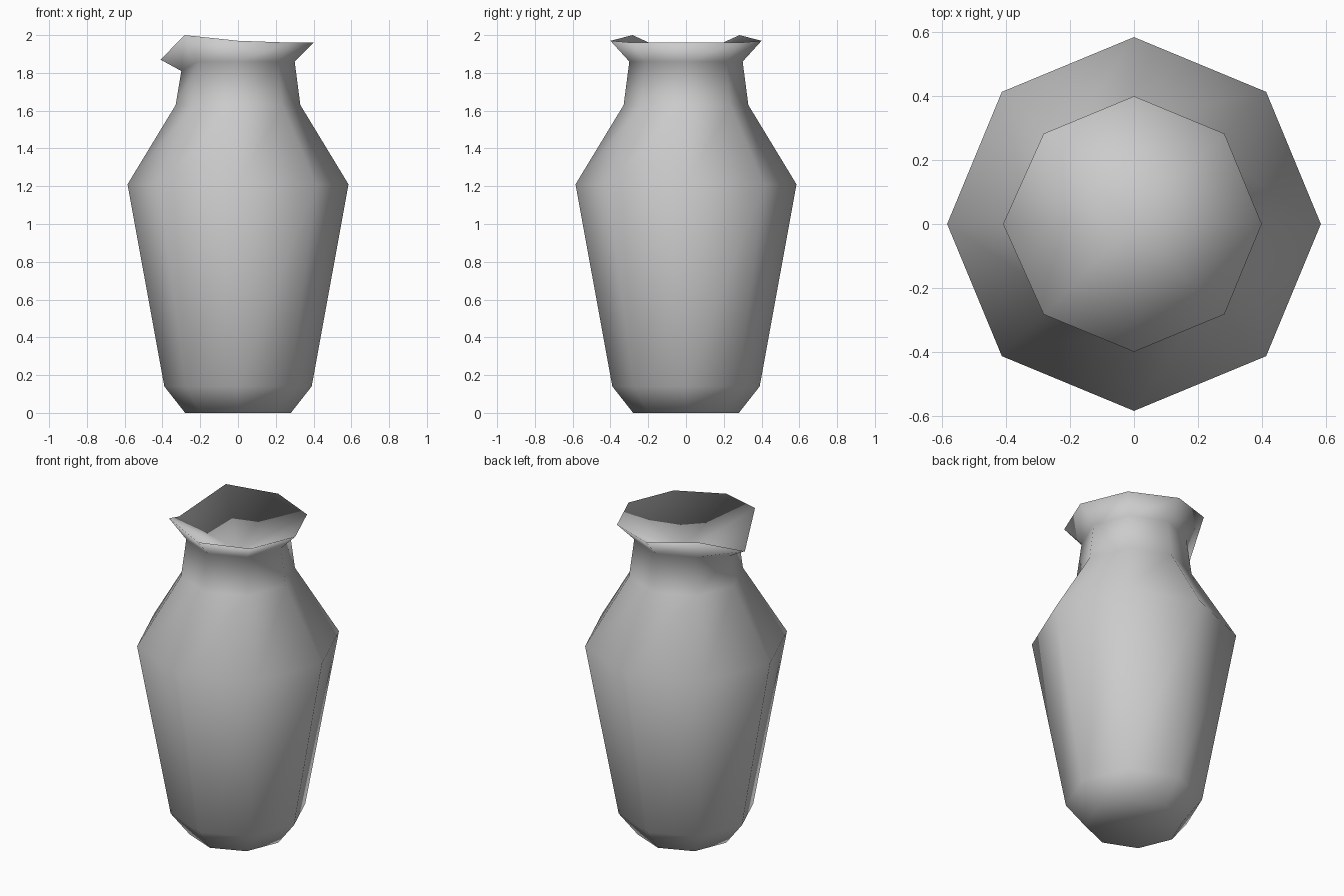
import bpy, bmesh, math

if "Cube" in bpy.data.objects:
    bpy.data.objects.remove(bpy.data.objects["Cube"])

SIDES = 8
# (radius, height) from the foot up to the flared rim
PROFILE = [(0.28, 0.0), (0.39, 0.14), (0.585, 1.21),
           (0.33, 1.63), (0.30, 1.86), (0.40, 1.96)]
NECK, RIM = 4, 5
# Rim height by side, counted from +x: dips into a spout at -x
RIM_Z = [1.96, 1.96, 1.97, 2.0, 1.87, 2.0, 1.97, 1.96]
SPOUT = SIDES // 2

clay = bpy.data.materials.new("grey_clay")
clay.diffuse_color = (0.6, 0.6, 0.6, 1.0)
clay.use_nodes = True
clay.node_tree.nodes["Principled BSDF"].inputs["Base Color"].default_value = clay.diffuse_color

bm = bmesh.new()


def ring(level):
    radius, height = PROFILE[level]
    verts = []
    for i in range(SIDES):
        a = 2 * math.pi * i / SIDES
        r, z = radius, height
        if level == RIM:
            z = RIM_Z[i]
            r += 0.01 if i == SPOUT else 0.0
        elif level == NECK and i == SPOUT:
            z -= 0.05
        verts.append(bm.verts.new((r * math.cos(a), r * math.sin(a), z)))
    return verts


def fan(verts, z):
    centre = bm.verts.new((0, 0, z))
    for i in range(SIDES):
        bm.faces.new((verts[i], verts[(i + 1) % SIDES], centre))


# Outer wall
rings = [ring(k) for k in range(len(PROFILE))]
for low, high in zip(rings, rings[1:]):
    for i in range(SIDES):
        j = (i + 1) % SIDES
        bm.faces.new((low[i], low[j], high[j], high[i]))

# Flat base and shallow funnel inside the mouth
fan(rings[0], 0.0)
fan(rings[RIM], 1.76)

bmesh.ops.recalc_face_normals(bm, faces=bm.faces[:])
for f in bm.faces:
    f.smooth = True

mesh = bpy.data.meshes.new("vase")
bm.to_mesh(mesh)
bm.free()
mesh.materials.append(clay)
vase = bpy.data.objects.new("vase", mesh)
bpy.context.collection.objects.link(vase)
